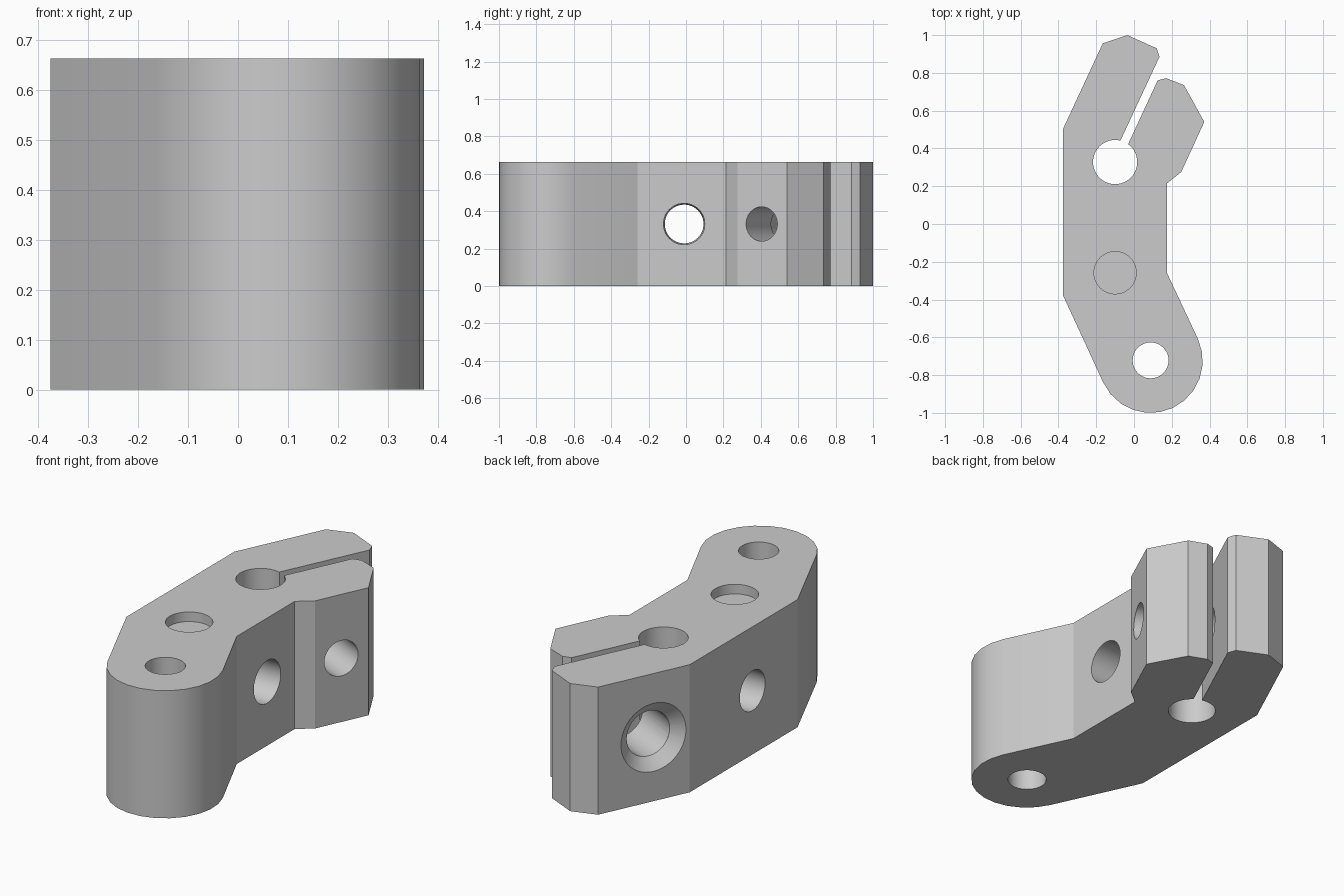
import bpy
import bmesh
import math
from mathutils import Vector

if "Cube" in bpy.data.objects:
    bpy.data.objects.remove(bpy.data.objects["Cube"], do_unlink=True)

HEIGHT = 0.663
MID = HEIGHT / 2

metal = bpy.data.materials.new("plain grey")
metal.use_nodes = True
GREY = (0.6, 0.6, 0.6, 1)
metal.diffuse_color = GREY
metal.node_tree.nodes["Principled BSDF"].inputs["Base Color"].default_value = GREY


def add_object(name, bm):
    bmesh.ops.recalc_face_normals(bm, faces=bm.faces)
    mesh = bpy.data.meshes.new(name)
    bm.to_mesh(mesh)
    bm.free()
    mesh.materials.append(metal)
    obj = bpy.data.objects.new(name, mesh)
    bpy.context.collection.objects.link(obj)
    return obj


def bore(body, start, end, r_start, r_end=None):
    """Cut a round or tapered hole between two points."""
    start, end = Vector(start), Vector(end)
    axis = end - start
    bm = bmesh.new()
    bmesh.ops.create_cone(bm, cap_ends=True, segments=48, radius1=r_start,
                          radius2=r_end or r_start, depth=axis.length)
    turn = axis.to_track_quat("Z", "Y").to_matrix().to_4x4()
    bmesh.ops.transform(bm, matrix=turn, verts=bm.verts)
    bmesh.ops.translate(bm, vec=(start + end) / 2, verts=bm.verts)
    cutter = add_object("cutter", bm)
    cutter.hide_render = True
    mod = body.modifiers.new("bore", "BOOLEAN")
    mod.operation = "DIFFERENCE"
    mod.solver = "EXACT"
    mod.object = cutter
    bpy.context.view_layer.objects.active = body
    bpy.ops.object.modifier_apply(modifier=mod.name)
    bpy.data.objects.remove(cutter, do_unlink=True)


# Bent clamp arm outline: rounded foot, then the split jaw
PIVOT = Vector((0.088, -0.724))
outline = []
for i in range(13):
    a = math.radians(205 + 15 * i)
    outline.append((PIVOT.x + 0.276 * math.cos(a), PIVOT.y + 0.276 * math.sin(a)))
outline += [(0.175, -0.26), (0.175, 0.215), (0.25, 0.275), (0.372, 0.54),
            (0.265, 0.735), (0.17, 0.772), (0.125, 0.76), (-0.03, 0.425),
            (-0.05, 0.382), (-0.095, 0.391), (-0.07, 0.445), (0.135, 0.885),
            (0.12, 0.93), (-0.035, 1.0), (-0.165, 0.957), (-0.375, 0.505),
            (-0.375, -0.38)]
bm = bmesh.new()
face = bm.faces.new([bm.verts.new((x, y, 0)) for x, y in outline])
top = bmesh.ops.extrude_face_region(bm, geom=[face])["geom"]
bmesh.ops.translate(bm, vec=(0, 0, HEIGHT),
                    verts=[v for v in top if isinstance(v, bmesh.types.BMVert)])
body = add_object("clamp_arm", bm)

# Vertical holes: pivot, keyhole of the slot, shallow round recess
bore(body, (0.088, -0.722, -0.1), (0.088, -0.722, 0.8), 0.095)
bore(body, (-0.1, 0.328, -0.1), (-0.1, 0.328, 0.8), 0.117)
bore(body, (-0.1, -0.258, HEIGHT - 0.05), (-0.1, -0.258, 0.8), 0.112)

# Slightly tapered cross hole
bore(body, (-0.5, -0.01, MID), (0.3, -0.01, MID), 0.102, 0.112)

# Stepped and countersunk screw hole square to the slot
axis = Vector((0.907, -0.421, 0))
seat = Vector((-0.292, 0.684, MID))
bore(body, seat + axis * 0.2, seat + axis * 0.9, 0.092)
bore(body, seat - axis * 0.1, seat + axis * 0.325, 0.117)
bore(body, seat - axis * 0.05, seat + axis * 0.05, 0.237, 0.117)

# Smooth round walls, crisp edges
bpy.ops.object.select_all(action="DESELECT")
body.select_set(True)
bpy.context.view_layer.objects.active = body
bpy.ops.object.shade_smooth_by_angle(angle=math.radians(20))
